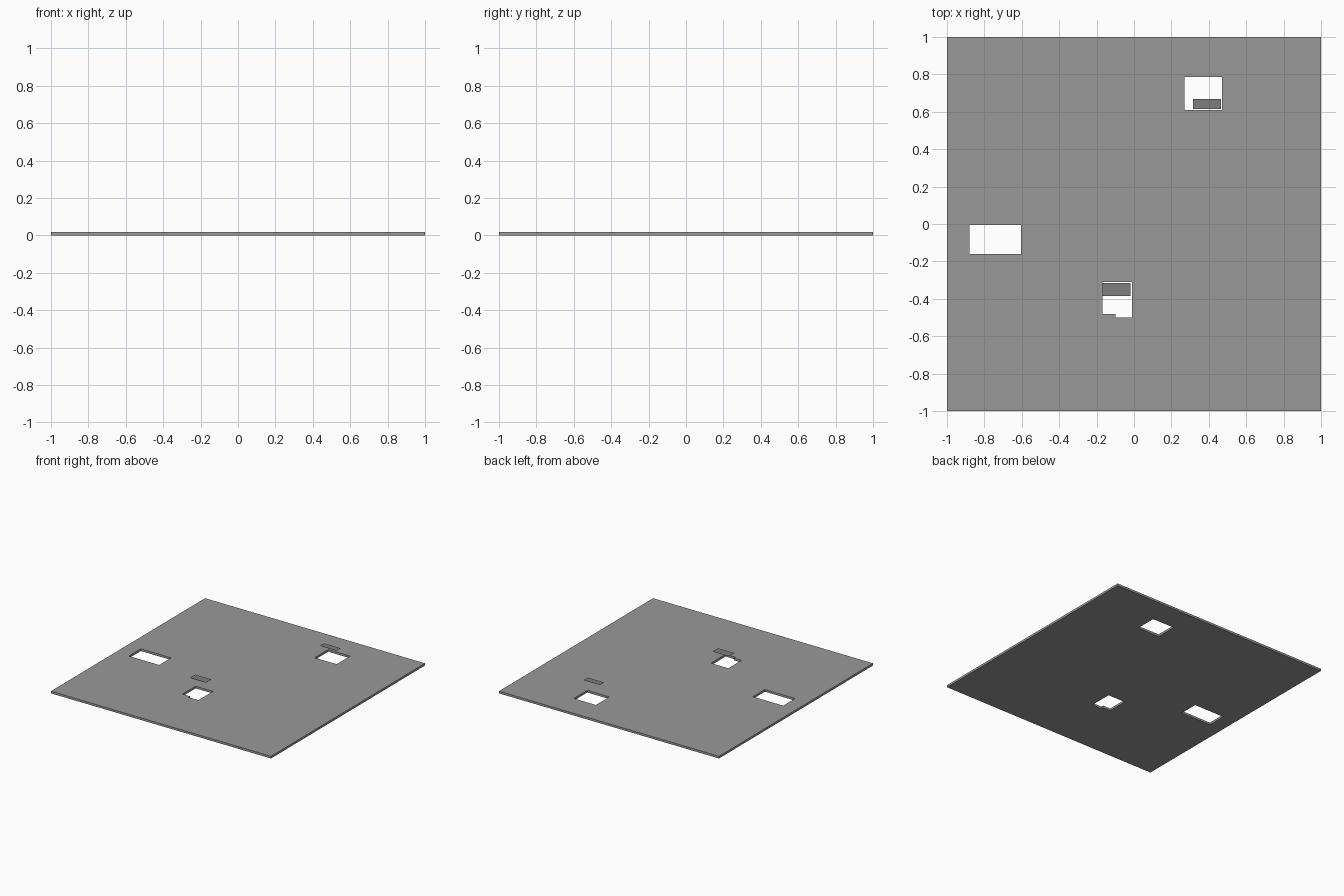
import bpy
import bmesh

if "Cube" in bpy.data.objects:
    bpy.data.objects.remove(bpy.data.objects["Cube"])

THICK = 0.02


def grey(name, v):
    mat = bpy.data.materials.new(name)
    mat.diffuse_color = (v, v, v, 1)
    mat.use_nodes = True
    mat.node_tree.nodes["Principled BSDF"].inputs["Base Color"].default_value = mat.diffuse_color
    return mat


def rect(x0, x1, y0, y1):
    return [(x0, y0), (x1, y0), (x1, y1), (x0, y1)]


def slab(name, loops, z, thick, mat):
    """Extrude a flat outline; every loop after the first is a hole."""
    cu = bpy.data.curves.new(name, 'CURVE')
    cu.dimensions = '2D'
    cu.fill_mode = 'BOTH'
    cu.extrude = thick / 2
    for pts in loops:
        sp = cu.splines.new('POLY')
        sp.points.add(len(pts) - 1)
        for p, (x, y) in zip(sp.points, pts):
            p.co = (x, y, 0, 1)
        sp.use_cyclic_u = True
    ob = bpy.data.objects.new(name, cu)
    bpy.context.collection.objects.link(ob)
    ob.location.z = z + thick / 2
    bpy.ops.object.select_all(action='DESELECT')
    ob.select_set(True)
    bpy.context.view_layer.objects.active = ob
    bpy.ops.object.convert(target='MESH')
    ob = bpy.context.object
    bm = bmesh.new()
    bm.from_mesh(ob.data)
    bmesh.ops.remove_doubles(bm, verts=bm.verts, dist=1e-5)
    bmesh.ops.recalc_face_normals(bm, faces=bm.faces)
    bm.to_mesh(ob.data)
    bm.free()
    ob.data.shade_flat()
    ob.data.materials.clear()
    ob.data.materials.append(mat)


floor_grey = grey("floor_grey", 0.32)
panel_grey = grey("panel_grey", 0.21)

# Floor plate with three openings, the middle one notched at a corner
notched = [(-0.10, -0.50), (-0.01, -0.50), (-0.01, -0.31),
           (-0.168, -0.31), (-0.168, -0.48), (-0.10, -0.48)]
slab("floor_plate", [rect(-1, 1, -1, 1),
                     rect(0.27, 0.47, 0.61, 0.785),
                     rect(-0.88, -0.605, -0.16, -0.005),
                     notched], 0, THICK - 0.002, floor_grey)

# Wafer-thin panels hovering over two of the openings
slab("back_panel", [rect(0.315, 0.465, 0.615, 0.668)],
     0.125, 0.001, panel_grey)
slab("front_panel", [rect(-0.168, -0.02, -0.385, -0.315)],
     0.114, 0.001, panel_grey)
